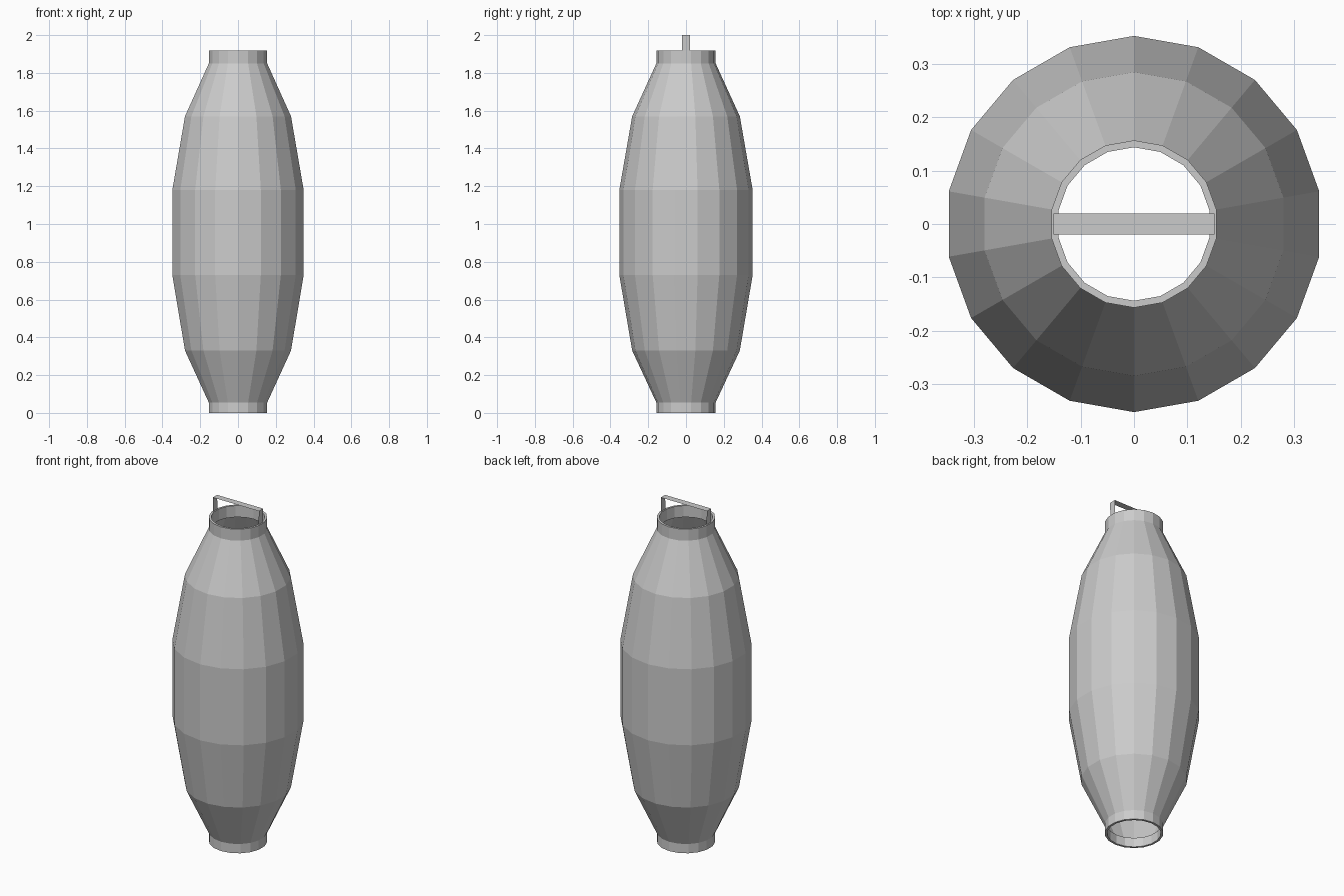
import bpy, math

if "Cube" in bpy.data.objects:
    bpy.data.objects.remove(bpy.data.objects["Cube"])

SIDES = 18


def mesh_object(name, verts, faces):
    me = bpy.data.meshes.new(name)
    me.from_pydata(verts, [], faces)
    me.update()
    ob = bpy.data.objects.new(name, me)
    bpy.context.collection.objects.link(ob)
    return ob


def lathe(name, profile, closed=False):
    """Spin (radius, z) points around z, with a corner facing +y."""
    verts = []
    for r, z in profile:
        for i in range(SIDES):
            a = math.pi / 2 + 2 * math.pi * i / SIDES
            verts.append((r * math.cos(a), r * math.sin(a), z))
    n = len(profile)
    faces = []
    for k in range(n if closed else n - 1):
        a, b = k * SIDES, (k + 1) % n * SIDES
        for i in range(SIDES):
            j = (i + 1) % SIDES
            faces.append((a + i, a + j, b + j, b + i))
    return mesh_object(name, verts, faces)


# Paper lantern shell, open at both ends
lathe("lantern_shell", [(0.157, 0.055), (0.285, 0.33), (0.353, 0.73),
                        (0.353, 1.18), (0.285, 1.57), (0.157, 1.85)])

# Thick rim rings at both ends
for name, z0, z1 in (("bottom_rim", 0.0, 0.055), ("top_rim", 1.85, 1.918)):
    lathe(name, [(0.157, z0), (0.157, z1), (0.144, z1), (0.144, z0)], closed=True)

# Flat ribbon handle over the top opening
path = [(-0.148, 1.915), (-0.151, 2.0), (0.151, 2.0), (0.148, 1.915)]
verts = [(x, y, z) for x, z in path for y in (-0.02, 0.02)]
mesh_object("handle", verts, [(2 * i, 2 * i + 1, 2 * i + 3, 2 * i + 2) for i in range(3)])
